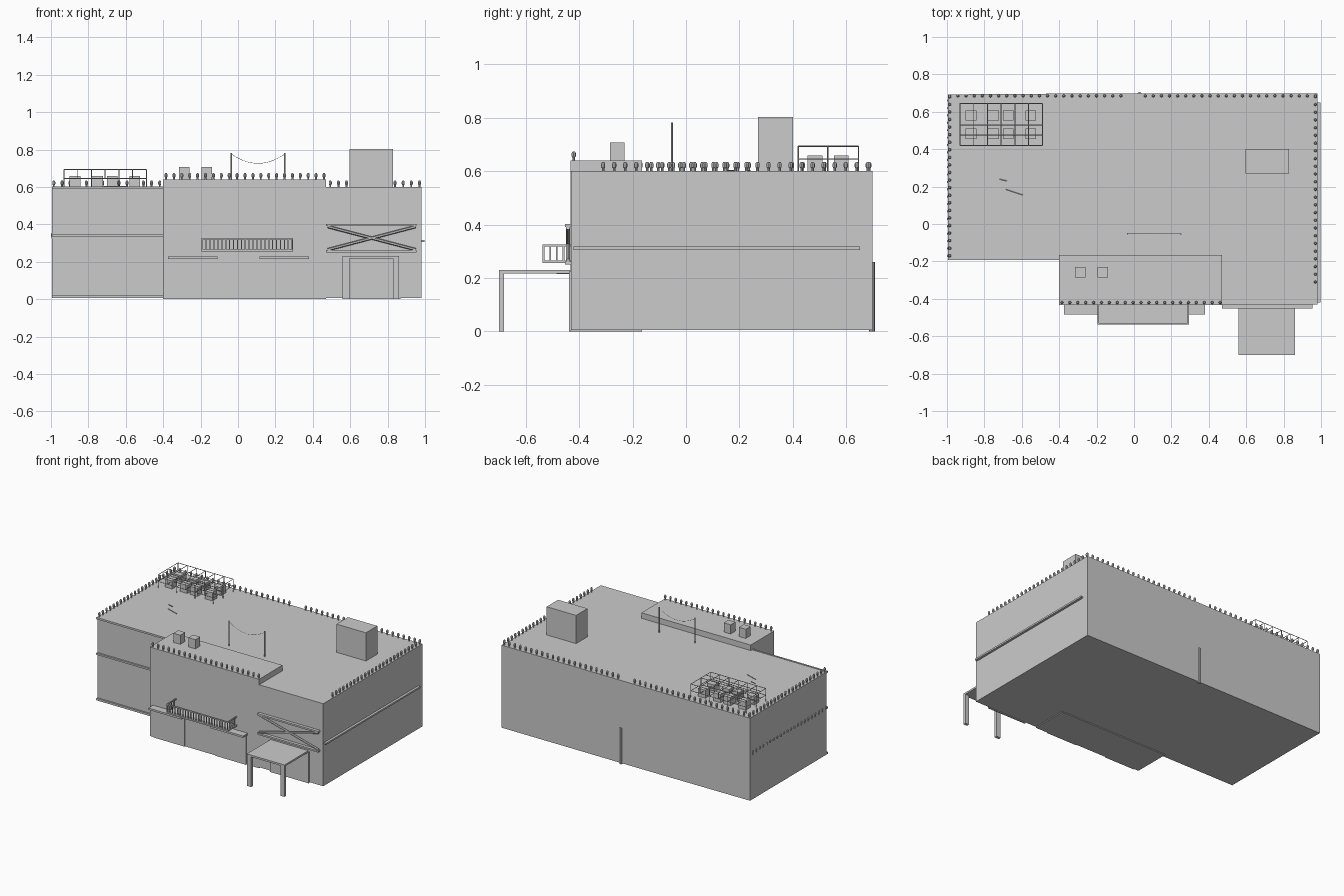
import bpy, bmesh, math
from mathutils import Vector

if "Cube" in bpy.data.objects:
    bpy.data.objects.remove(bpy.data.objects["Cube"])


def make_object(name, bm):
    mesh = bpy.data.meshes.new(name)
    bmesh.ops.recalc_face_normals(bm, faces=bm.faces)
    bm.to_mesh(mesh)
    bm.free()
    ob = bpy.data.objects.new(name, mesh)
    bpy.context.collection.objects.link(ob)
    return ob


def add_box(bm, x0, x1, y0, y1, z0, z1):
    verts = bmesh.ops.create_cube(bm, size=1)["verts"]
    for v in verts:
        v.co = Vector(((x0 + x1) / 2 + v.co.x * (x1 - x0),
                       (y0 + y1) / 2 + v.co.y * (y1 - y0),
                       (z0 + z1) / 2 + v.co.z * (z1 - z0)))


def boxes(name, *specs):
    bm = bmesh.new()
    for s in specs:
        add_box(bm, *s)
    return make_object(name, bm)


def add_rod(bm, a, b, r, sides=8):
    a, b = Vector(a), Vector(b)
    d = b - a
    m = d.to_track_quat('Z', 'Y').to_matrix().to_4x4()
    m.translation = (a + b) / 2
    bmesh.ops.create_cone(bm, cap_ends=True, segments=sides, radius1=r,
                          radius2=r, depth=d.length, matrix=m)


def rods(name, pairs, r, sides=8):
    bm = bmesh.new()
    for a, b in pairs:
        add_rod(bm, a, b, r, sides)
    return make_object(name, bm)


def prism(name, outline, z0, z1):
    bm = bmesh.new()
    face = bm.faces.new([bm.verts.new((x, y, z0)) for x, y in outline])
    ext = bmesh.ops.extrude_face_region(bm, geom=[face])["geom"]
    for v in ext:
        if isinstance(v, bmesh.types.BMVert):
            v.co.z = z1
    return make_object(name, bm)


def lamp_row(name, a, b, count, h=0.034, r=0.008):
    # row of short round-topped studs from a to b
    bm = bmesh.new()
    a, b = Vector(a), Vector(b)
    rings = [(r * 0.6, 0), (r * 0.6, h * 0.3), (r, h * 0.45), (r, h * 0.8), (r * 0.5, h)]
    for i in range(count):
        p = a.lerp(b, i / (count - 1))
        prev = None
        for rad, z in rings:
            ring = [bm.verts.new(p + Vector((rad * math.cos(k * math.pi / 4),
                                             rad * math.sin(k * math.pi / 4), z)))
                    for k in range(8)]
            if prev:
                for k in range(8):
                    j = (k + 1) % 8
                    bm.faces.new((prev[k], prev[j], ring[j], ring[k]))
            prev = ring
        bm.faces.new(prev)
    return make_object(name, bm)


# Main building: L-shaped hall and the taller entrance block
prism("main_hall", [(-0.995, -0.18), (-0.40, -0.18), (-0.40, -0.42), (0.47, -0.42),
                    (0.47, -0.43), (0.98, -0.43), (0.98, 0.698), (-0.22, 0.698),
                    (-0.995, 0.693)], 0.006, 0.60)
boxes("entrance_block", (-0.40, 0.47, -0.432, -0.165, 0.0, 0.64))

# Ledges on the left front wall and side rail on the right wall
boxes("left_ledges", (-0.995, -0.40, -0.192, -0.18, 0.334, 0.346),
      (-0.995, -0.40, -0.192, -0.18, 0.59, 0.603),
      (-0.995, -0.40, -0.192, -0.18, 0.006, 0.02))
boxes("wall_vent", (-0.54, -0.485, -0.186, -0.18, 0.05, 0.10))
boxes("right_rail", (0.98, 0.997, -0.42, 0.65, 0.305, 0.317))

# Doors and thin awnings with bent ends
for i, (x0, x1) in enumerate([(-0.375, -0.11), (0.115, 0.38)]):
    boxes(f"door_{i}", (x0 + 0.01, x1 - 0.01, -0.438, -0.43, 0.0, 0.21))
    boxes(f"awning_{i}", (x0, x1, -0.485, -0.432, 0.215, 0.228))
boxes("side_door", (0.56, 0.87, -0.438, -0.43, 0.0, 0.225))

# Portico with two front legs
boxes("portico_roof", (0.56, 0.86, -0.70, -0.43, 0.217, 0.23))
boxes("portico_legs", (0.56, 0.595, -0.70, -0.68, 0, 0.218),
      (0.83, 0.86, -0.70, -0.68, 0, 0.218))

# Balcony: floor, top rail and bars
X0, X1, YF, YB = -0.195, 0.295, -0.537, -0.432
boxes("balcony_floor", (X0, X1, YF, YB, 0.256, 0.266))
boxes("balcony_rail", (X0, X1, YF, YF + 0.008, 0.318, 0.326),
      (X0, X0 + 0.008, YF, YB, 0.318, 0.326), (X1 - 0.008, X1, YF, YB, 0.318, 0.326))
bars = [(X0 + 0.004 + i * 0.0209, YF + 0.004) for i in range(24)]
bars += [(x, YF + 0.004 + j * 0.025) for x in (X0 + 0.004, X1 - 0.004) for j in range(1, 4)]
boxes("balcony_bars", *[(x - 0.003, x + 0.003, y - 0.003, y + 0.003, 0.26, 0.32)
                        for x, y in bars])

# Horizontal beams and crossed braces on the right front wall
boxes("wall_beams", (0.47, 0.955, -0.452, -0.43, 0.25, 0.262),
      (0.47, 0.955, -0.452, -0.43, 0.39, 0.402))
rods("cross_braces", [((0.48, -0.441, 0.265), (0.95, -0.441, 0.388)),
                      ((0.48, -0.441, 0.388), (0.95, -0.441, 0.265))], 0.008, 6)

# Back drain pipe
rods("drain_pipe", [((0.03, 0.695, 0.0), (0.03, 0.695, 0.26))], 0.011, 10)

# Rows of studs around the roof edges and on the left wall
lamp_row("studs_entrance", (-0.385, -0.42, 0.64), (0.46, -0.42, 0.64), 21)
lamp_row("studs_right", (0.97, -0.31, 0.60), (0.97, 0.68, 0.60), 25)
lamp_row("studs_left", (-0.985, -0.17, 0.60), (-0.985, 0.68, 0.60), 22)
lamp_row("studs_back_right", (0.06, 0.685, 0.60), (0.97, 0.685, 0.60), 22)
lamp_row("studs_back_left", (-0.985, 0.685, 0.60), (-0.07, 0.685, 0.60), 22)
lamp_row("studs_left_wall", (-0.993, -0.17, 0.325), (-0.993, 0.66, 0.325), 22, 0.03, 0.007)

# Rooftop chimney and small vents
boxes("chimney", (0.595, 0.83, 0.27, 0.40, 0.60, 0.803))
boxes("roof_vents", (-0.315, -0.26, -0.285, -0.23, 0.64, 0.706),
      (-0.195, -0.14, -0.285, -0.23, 0.64, 0.706))

# Two poles with a hanging wire
rods("wire_poles", [((x, -0.053, 0.60), (x, -0.053, 0.782)) for x in (-0.035, 0.25)], 0.004)
pts = []
for i in range(15):
    t = i / 14
    pts.append((-0.035 + 0.285 * t, -0.053, 0.776 - 0.2 * t * (1 - t)))
rods("hanging_wire", list(zip(pts, pts[1:])), 0.001, 4)
rods("roof_cables", [((-0.72, 0.24, 0.602), (-0.68, 0.23, 0.602)),
                     ((-0.685, 0.185, 0.602), (-0.595, 0.155, 0.602))], 0.002, 4)

# Cooling units inside an open frame
xs = [-0.93 + i * 0.0733 for i in range(7)]
ys = [0.42, 0.475, 0.53, 0.645]
frame = []
for z in (0.645, 0.693):
    frame += [((xs[0], y, z), (xs[-1], y, z)) for y in ys]
    frame += [((x, ys[0], z), (x, ys[-1], z)) for x in xs]
frame += [((x, y, 0.60), (x, y, 0.693)) for x in xs[::2] for y in (ys[0], 0.53, ys[-1])]
frame += [((x, y, 0.645), (x, y, 0.693)) for x in xs[1::2] for y in (ys[0], ys[-1])]
rods("unit_frame", frame, 0.0025, 4)
boxes("cooling_units", *[(x, x + 0.057, y, y + 0.055, 0.60, 0.658)
                         for x in (-0.90, -0.78, -0.70, -0.58) for y in (0.455, 0.553)])
